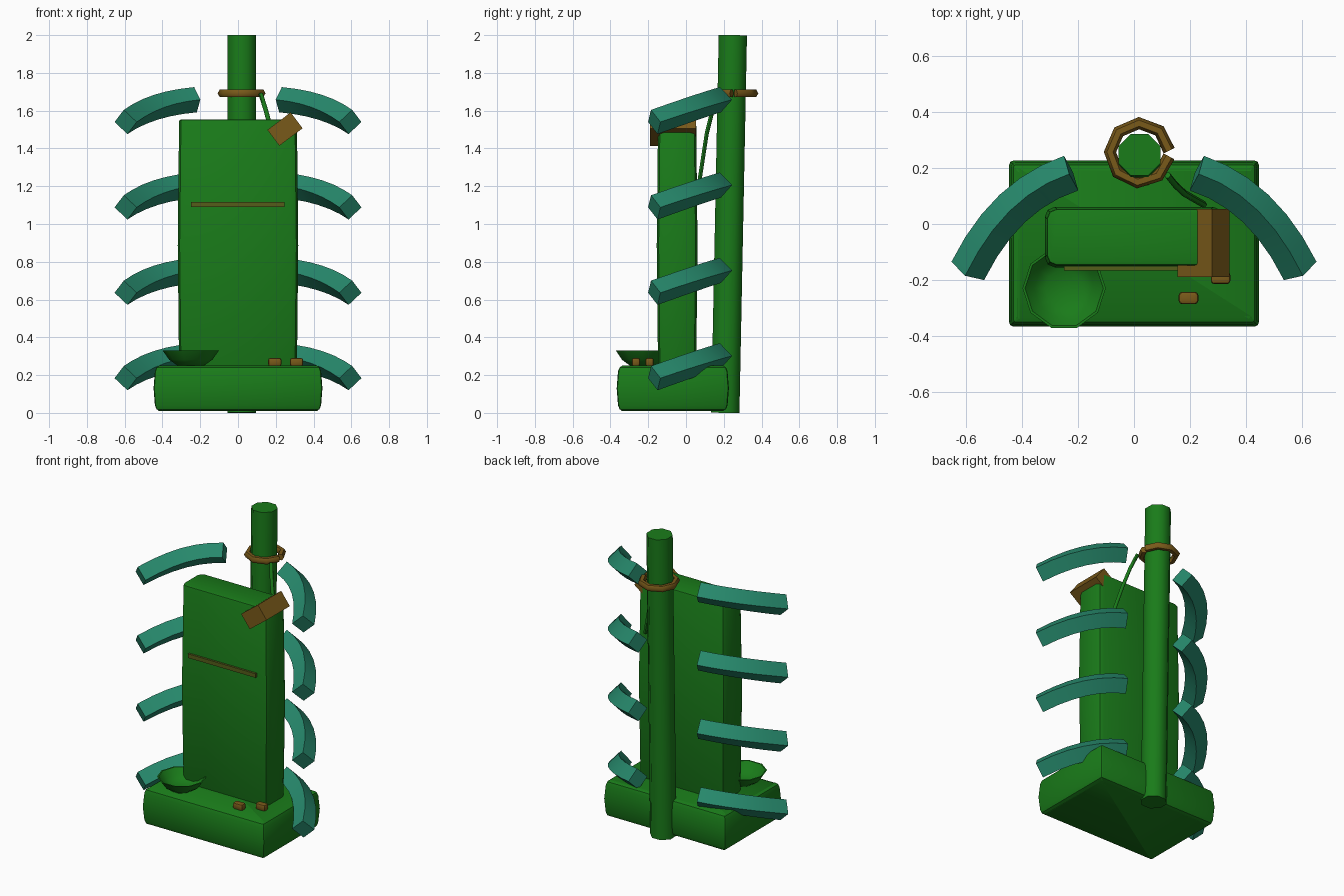
import bpy, bmesh, math
from mathutils import Vector, Matrix

if "Cube" in bpy.data.objects:
    bpy.data.objects.remove(bpy.data.objects["Cube"])


def material(name, rgb):
    m = bpy.data.materials.new(name)
    m.diffuse_color = (*rgb, 1)
    m.use_nodes = True
    m.node_tree.nodes["Principled BSDF"].inputs["Base Color"].default_value = m.diffuse_color
    return m


GREEN = material("green", (0.01, 0.2, 0.01))
TEAL = material("teal", (0.02, 0.25, 0.15))
AMBER = material("amber", (0.19, 0.1, 0.01))
OLIVE = material("olive", (0.09, 0.11, 0.01))


def finish(name, bm, mat, angle=40):
    bmesh.ops.recalc_face_normals(bm, faces=bm.faces)
    me = bpy.data.meshes.new(name)
    bm.to_mesh(me)
    bm.free()
    me.materials.append(mat)
    ob = bpy.data.objects.new(name, me)
    bpy.context.collection.objects.link(ob)
    bpy.ops.object.select_all(action='DESELECT')
    ob.select_set(True)
    bpy.context.view_layer.objects.active = ob
    bpy.ops.object.shade_smooth_by_angle(angle=math.radians(angle))
    return ob


def block(name, lo, hi, mat, corner=0.0, rim=0.0, bulge=0.0, turn=0.0):
    """Box with bevelled upright corners, bevelled rims and a swollen waist."""
    lo, hi = Vector(lo), Vector(hi)
    size = hi - lo
    bm = bmesh.new()
    bmesh.ops.create_cube(bm, size=1, matrix=Matrix.Diagonal((*size, 1)))
    if corner:
        up = [e for e in bm.edges if abs(e.verts[0].co.z - e.verts[1].co.z) > 1e-4]
        bmesh.ops.bevel(bm, geom=up, offset=corner, segments=2, profile=0.5, affect='EDGES')
    if rim:
        flat = [e for e in bm.edges if abs(e.verts[0].co.z - e.verts[1].co.z) < 1e-4]
        bmesh.ops.bevel(bm, geom=flat, offset=rim, segments=2, profile=0.5, affect='EDGES')
    if bulge:
        bmesh.ops.bisect_plane(bm, geom=bm.verts[:] + bm.edges[:] + bm.faces[:],
                               plane_co=(0, 0, 0), plane_no=(0, 0, 1))
        for v in bm.verts:
            if abs(v.co.z) < 1e-4:
                v.co.x += math.copysign(bulge, v.co.x)
                v.co.y += math.copysign(bulge, v.co.y)
    bmesh.ops.rotate(bm, verts=bm.verts, matrix=Matrix.Rotation(turn, 3, 'Y'))
    bmesh.ops.translate(bm, verts=bm.verts, vec=(lo + hi) / 2)
    return finish(name, bm, mat)


def tube(name, path, radius, sides, mat, phase=0.0, angle=40):
    """Capped tube along a path, its section kept upright."""
    pts = [Vector(p) for p in path]
    bm = bmesh.new()
    rings = []
    for i, p in enumerate(pts):
        t = (pts[min(i + 1, len(pts) - 1)] - pts[max(i - 1, 0)]).normalized()
        ref = Vector((0, 1, 0)) if abs(t.z) > 0.8 else Vector((0, 0, 1))
        a = t.cross(ref).normalized()
        b = a.cross(t)
        rings.append([bm.verts.new(p + radius * (a * math.cos(k) + b * math.sin(k)))
                      for k in (phase + math.tau * j / sides for j in range(sides))])
    for r, s in zip(rings, rings[1:]):
        for j in range(sides):
            k = (j + 1) % sides
            bm.faces.new((r[j], r[k], s[k], s[j]))
    bm.faces.new(rings[0])
    bm.faces.new(rings[-1])
    return finish(name, bm, mat, angle)


def lathe(name, profile, sides, centre, mat):
    bm = bmesh.new()
    vs = [bm.verts.new((r, 0, z)) for r, z in profile]
    es = [bm.edges.new(p) for p in zip(vs, vs[1:])]
    bmesh.ops.spin(bm, geom=vs + es, cent=(0, 0, 0), axis=(0, 0, 1),
                   angle=math.tau, steps=sides)
    bmesh.ops.remove_doubles(bm, verts=bm.verts, dist=1e-4)
    bmesh.ops.translate(bm, verts=bm.verts, vec=centre)
    return finish(name, bm, mat)


# Plinth and upright slab
block("base", (-0.44, -0.36, 0.01), (0.44, 0.22, 0.25), GREEN, 0.015, 0.03, 0.007)
block("slab", (-0.312, -0.148, 0.22), (0.312, 0.054, 1.552), GREEN, 0.035, 0.008, 0.007)

# Inlaid bar and slanted corner block
block("slab_bar", (-0.25, -0.166, 1.09), (0.245, -0.14, 1.117), OLIVE)
block("corner_block", (0.172, -0.19, 1.45), (0.326, 0.053, 1.555), AMBER, turn=-math.radians(37))

# Leaning pole behind the slab
tube("pole", [(0.02, 0.208, 0), (0.02, 0.248, 2)], 0.081, 8, GREEN, math.pi / 8, 50)

# Open ring round the pole, with a hanging cord
arc = [math.radians(4 + 349 * i / 8) for i in range(9)]
tube("pole_ring", [(0.02 + 0.106 * math.cos(a), 0.255 + 0.106 * math.sin(a), 1.692) for a in arc],
     0.022, 6, AMBER, 0, 60)
tube("cord", [(0.12, 0.175, 1.69), (0.148, 0.14, 1.6), (0.18, 0.11, 1.48),
              (0.215, 0.09, 1.35), (0.25, 0.07, 1.22)], 0.012, 6, GREEN, 0, 60)

# Offering bowl
lathe("bowl", [(0, 0.25), (0.07, 0.25), (0.115, 0.282), (0.149, 0.33),
               (0.14, 0.33), (0.108, 0.288), (0.068, 0.262), (0, 0.262)],
      10, (-0.25, -0.23, 0), GREEN)

# Pebbles
for n, (x, y) in enumerate([(0.195, -0.265), (0.31, -0.193)]):
    block(f"pebble_{n + 1}", (x - 0.035, y - 0.022, 0.248), (x + 0.035, y + 0.022, 0.29),
          AMBER, 0.012, 0.01)

# Four pairs of curved ribs
p0, p1, p2 = Vector((0.225, 0.182, 1.658)), Vector((0.46, 0.105, 1.637)), Vector((0.595, -0.168, 1.54))
for level in range(4):
    for side, label in ((1, "right"), (-1, "left")):
        path = []
        for i in range(7):
            t = i / 6
            p = p0 * (1 - t) ** 2 + p1 * 2 * t * (1 - t) + p2 * t * t
            path.append((side * p.x, p.y, p.z - 0.452 * (3 - level)))
        tube(f"rib_{label}_{level + 1}", path, 0.067, 4, TEAL)
